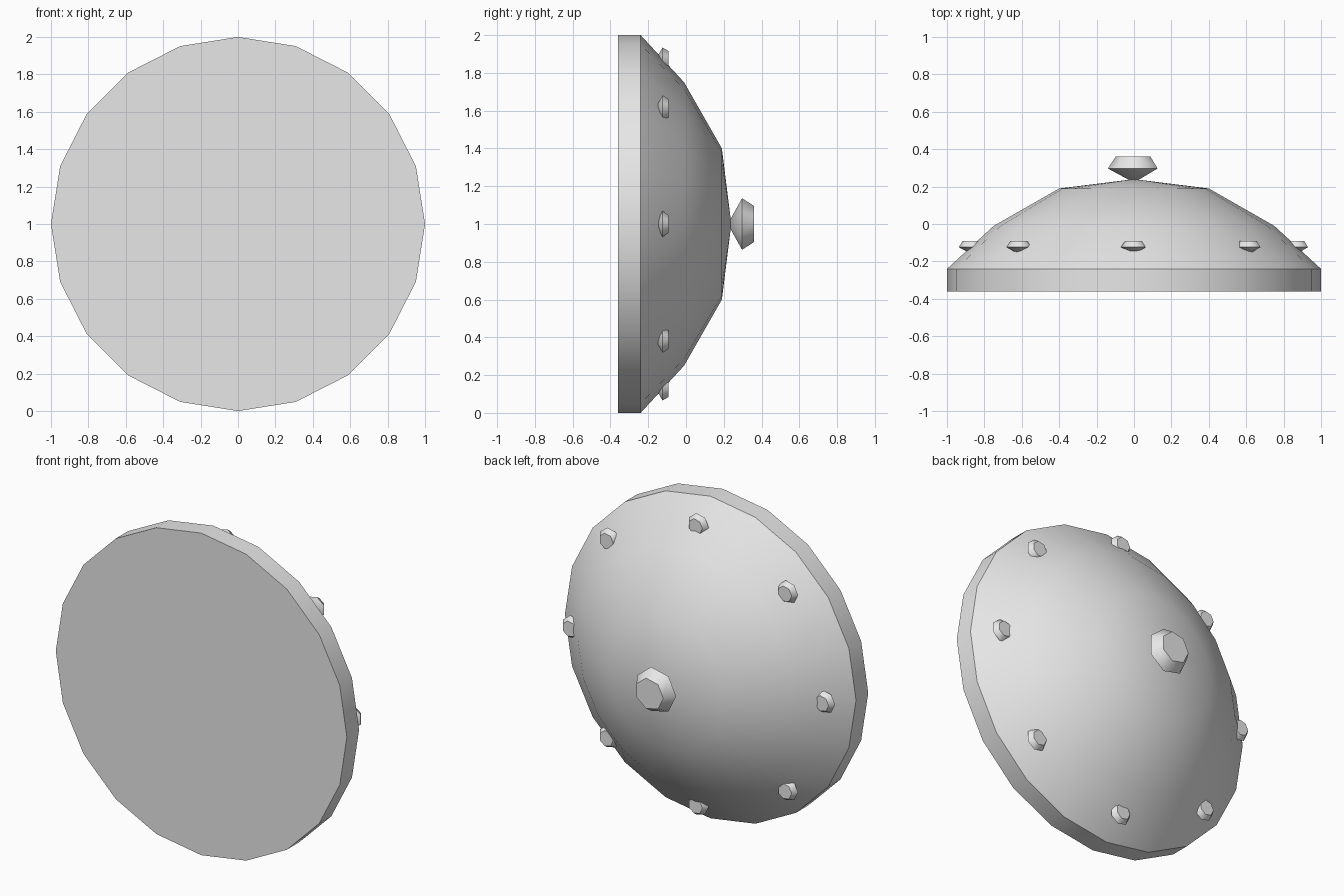
import bpy, bmesh, math

if "Cube" in bpy.data.objects:
    bpy.data.objects.remove(bpy.data.objects["Cube"])

grey = bpy.data.materials.new("light_grey")
grey.diffuse_color = (0.8, 0.8, 0.8, 1)
grey.use_nodes = True
grey.node_tree.nodes["Principled BSDF"].inputs["Base Color"].default_value = grey.diffuse_color


def lathe(name, profile, sides, center, start, angle):
    """Spin (radius, y) points about the y axis; zero radius closes to a point,
    otherwise the end is capped with a flat polygon."""
    cx, cz = center
    bm = bmesh.new()
    rings = []
    for r, y in profile:
        if r == 0:
            rings.append([bm.verts.new((cx, y, cz))])
        else:
            turns = [start + math.tau * i / sides for i in range(sides)]
            rings.append([bm.verts.new((cx + r * math.cos(t), y, cz + r * math.sin(t)))
                          for t in turns])
    for a, b in zip(rings, rings[1:]):
        for i in range(sides):
            j = (i + 1) % sides
            if len(a) == 1:
                bm.faces.new((a[0], b[i], b[j]))
            elif len(b) == 1:
                bm.faces.new((a[i], a[j], b[0]))
            else:
                bm.faces.new((a[i], a[j], b[j], b[i]))
    for end in (rings[0], rings[-1]):
        if len(end) > 1:
            bm.faces.new(end)
    bmesh.ops.recalc_face_normals(bm, faces=bm.faces)
    mesh = bpy.data.meshes.new(name)
    bm.to_mesh(mesh)
    bm.free()
    mesh.materials.append(grey)
    obj = bpy.data.objects.new(name, mesh)
    bpy.context.collection.objects.link(obj)
    bpy.ops.object.select_all(action='DESELECT')
    obj.select_set(True)
    bpy.context.view_layer.objects.active = obj
    bpy.ops.object.shade_smooth_by_angle(angle=math.radians(angle))
    return obj


def stud(name, x, z, y, size):
    """Seven-sided double cone with a flat outer end; y is the widest level."""
    profile = [(0, y - 0.076 * size), (0.14 * size, y), (0.097 * size, y + 0.064 * size)]
    lathe(name, profile, 7, (x, z), math.pi, 53)


# Flat-faced disc with a rim and a domed back
lathe("shield_dome",
      [(1.0, -0.36), (1.0, -0.24), (0.75, -0.01), (0.4, 0.19), (0, 0.24)],
      20, (0, 1), 0, 32)

# Central boss on the dome
stud("center_boss", 0, 1, 0.297, 1.0)

# Ring of small studs around the rim
for i in range(8):
    t = math.tau * i / 8
    stud(f"rim_stud_{i + 1}", 0.867 * math.cos(t), 1 + 0.867 * math.sin(t), -0.124, 0.5)
